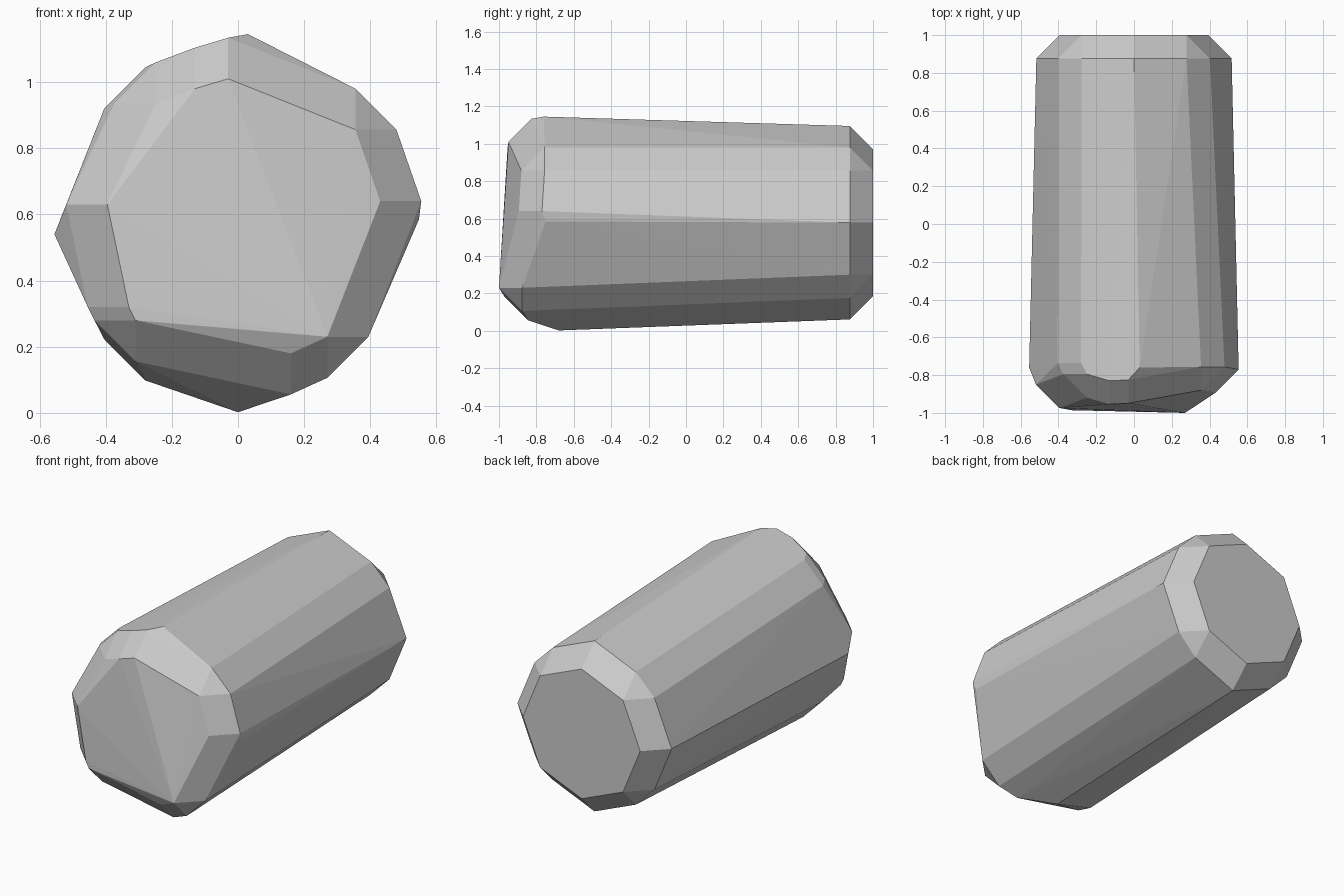
import bpy, bmesh
from math import sin, cos, tau
from mathutils import Vector

if "Cube" in bpy.data.objects:
    bpy.data.objects.remove(bpy.data.objects["Cube"])

CHAMFER = 0.124

# core of the block: regular octagon at the back end
core = [Vector((0.393 * sin(tau * i / 8), 0.876, 0.578 + 0.393 * cos(tau * i / 8)))
        for i in range(8)]

# rough, irregular front end
core += [Vector(p) for p in (
    (0.03, -0.76, 1.021), (-0.03, -0.825, 1.01), (-0.13, -0.83, 0.98),
    (-0.25, -0.795, 0.935), (-0.28, -0.735, 0.921),
    (-0.395, -0.85, 0.63), (-0.431, -0.76, 0.54),
    (-0.33, -0.862, 0.32), (-0.31, -0.862, 0.28), (-0.28, -0.72, 0.222),
    (0, -0.68, 0.126), (0.16, -0.845, 0.18), (0.27, -0.876, 0.23),
    (0.423, -0.75, 0.585), (0.43, -0.77, 0.64), (0.355, -0.756, 0.856))]

# push every core corner out along the six axes to get the chamfers, then wrap
bm = bmesh.new()
for p in core:
    for axis in range(3):
        for s in (-1, 1):
            q = p.copy()
            q[axis] += s * CHAMFER
            bm.verts.new(q)
hull = bmesh.ops.convex_hull(bm, input=bm.verts[:])
inner = {g for g in hull["geom_interior"] + hull["geom_unused"]
         if isinstance(g, bmesh.types.BMVert)}
bmesh.ops.delete(bm, geom=list(inner), context='VERTS')
bmesh.ops.delete(bm, geom=[v for v in bm.verts if not v.link_faces], context='VERTS')
bmesh.ops.recalc_face_normals(bm, faces=bm.faces[:])

mesh = bpy.data.meshes.new("chamfered_log")
bm.to_mesh(mesh)
bm.free()
log = bpy.data.objects.new("chamfered_log", mesh)
bpy.context.collection.objects.link(log)
